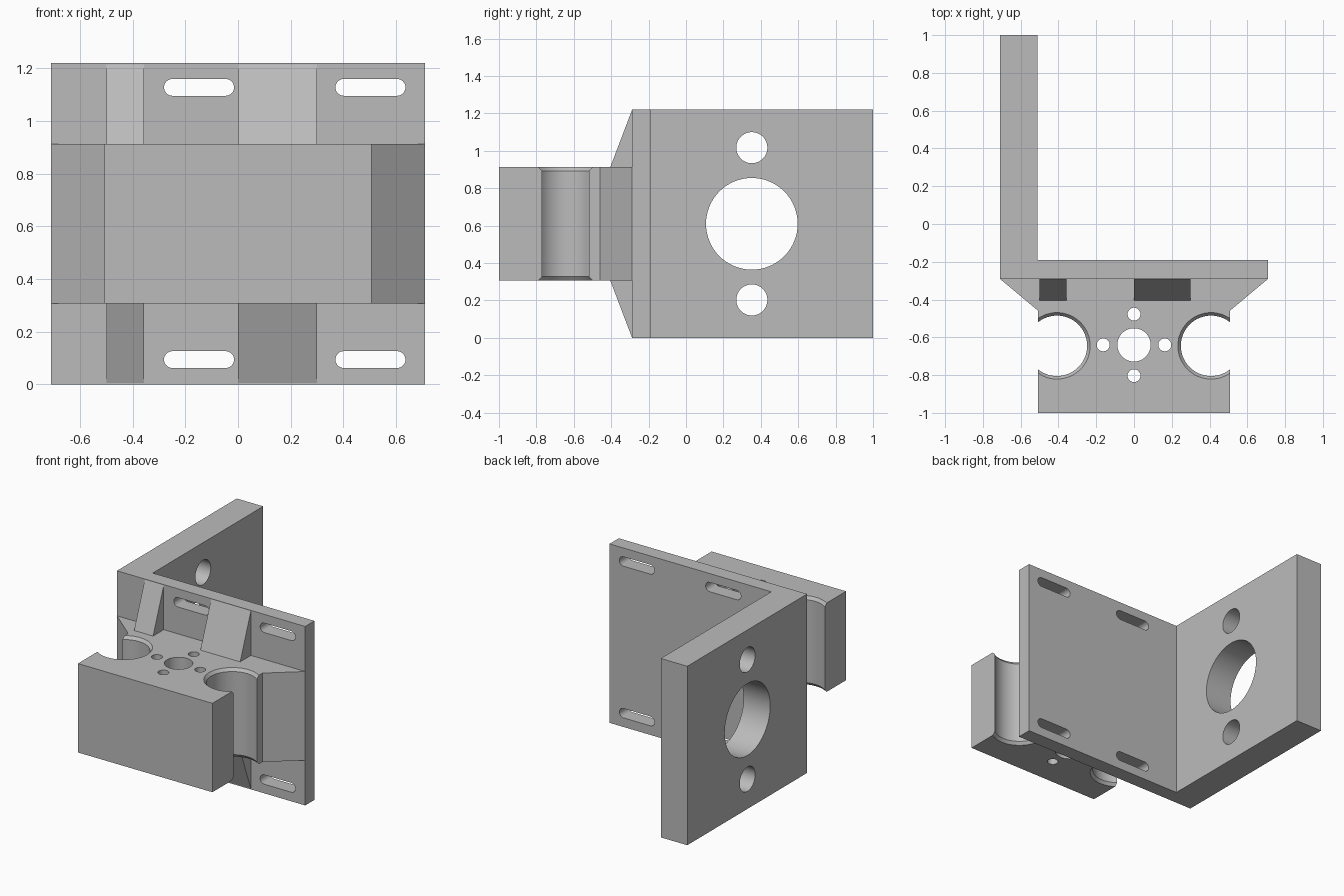
import bpy
import bmesh
from math import cos, sin, pi
from mathutils import Matrix

if "Cube" in bpy.data.objects:
    bpy.data.objects.remove(bpy.data.objects["Cube"])

grey = bpy.data.materials.new("light grey")
grey.use_nodes = True
grey.diffuse_color = (0.5, 0.5, 0.5, 1)
grey.node_tree.nodes["Principled BSDF"].inputs["Base Color"].default_value = (0.5, 0.5, 0.5, 1)

HEIGHT, MID = 1.22, 0.61
BLOCK_LOW, BLOCK_HIGH = 0.307, 0.913
ALONG_X = Matrix.Rotation(pi / 2, 4, "Y")
ALONG_Y = Matrix.Rotation(pi / 2, 4, "X")


def add_object(name, bm):
    bmesh.ops.recalc_face_normals(bm, faces=bm.faces)
    mesh = bpy.data.meshes.new(name)
    bm.to_mesh(mesh)
    bm.free()
    obj = bpy.data.objects.new(name, mesh)
    bpy.context.collection.objects.link(obj)
    mesh.materials.append(grey)
    return obj


def loft(name, rings, matrix=Matrix()):
    """Skin a stack of closed rings of 3D points and cap both ends."""
    bm = bmesh.new()
    loops = [[bm.verts.new(matrix @ Matrix.Translation(p).translation) for p in ring] for ring in rings]
    for low, high in zip(loops, loops[1:]):
        for i in range(len(low)):
            j = (i + 1) % len(low)
            bm.faces.new((low[i], low[j], high[j], high[i]))
    bm.faces.new(loops[0])
    bm.faces.new(loops[-1])
    return add_object(name, bm)


def prism(name, outline, low, high, matrix=Matrix()):
    return loft(name, [[(x, y, z) for x, y in outline] for z in (low, high)], matrix)


def box(name, x, y, z):
    return prism(name, [(x[0], y[0]), (x[1], y[0]), (x[1], y[1]), (x[0], y[1])], *z)


def lathe(name, profile, matrix, sides=64):
    rings = [[(r * cos(2 * pi * i / sides), r * sin(2 * pi * i / sides), z)
              for i in range(sides)] for r, z in profile]
    return loft(name, rings, matrix)


def hole(radius, centre, axis=Matrix()):
    return lathe("hole_cutter", [(radius, -1), (radius, 1)], Matrix.Translation(centre) @ axis)


def slot(x, z, half_length=0.101, radius=0.032):
    """Round-ended slot running along x, cut through along y."""
    outline = []
    for side in (1, -1):
        for i in range(17):
            a = -pi / 2 + pi * i / 16
            outline.append((side * (half_length + radius * cos(a)), side * radius * sin(a)))
    return prism("slot_cutter", outline, -0.5, 0.5, Matrix.Translation((x, -0.24, z)) @ ALONG_Y)


def cut(obj, cutters):
    """Apply all cuts, remove the cutters and smooth only the round walls."""
    for cutter in cutters:
        cutter.hide_render = True
        mod = obj.modifiers.new("cut", "BOOLEAN")
        mod.operation, mod.solver, mod.object = "DIFFERENCE", "EXACT", cutter
    bpy.ops.object.select_all(action="DESELECT")
    obj.select_set(True)
    bpy.context.view_layer.objects.active = obj
    for mod in list(obj.modifiers):
        bpy.ops.object.modifier_apply(modifier=mod.name)
    for cutter in cutters:
        bpy.data.objects.remove(cutter)
    bpy.ops.object.shade_smooth_by_angle(angle=pi / 7)


# Upright mounting plate with four slots
plate = box("mounting_plate", (-0.71, 0.71), (-0.29, -0.19), (0, HEIGHT))
cut(plate, [slot(x, z) for x in (-0.148, 0.503) for z in (0.094, HEIGHT - 0.092)])

# Side wall with a large opening and two small holes
wall = box("side_wall", (-0.71, -0.51), (-0.19, 1), (0, HEIGHT))
cut(wall, [hole(r, (-0.61, 0.352, MID + dz), ALONG_X)
           for r, dz in ((0.245, 0), (0.083, 0.407), (0.083, -0.407))])

# Clamp block, flared where it meets the plate
half = [(0.507, -1), (0.507, -0.46), (0.71, -0.29)]
block = prism("clamp_block", half + [(-x, y) for x, y in reversed(half)], BLOCK_LOW, BLOCK_HIGH)

# Open side bores with chamfered rims
bore, rim, edge = 0.16, 0.176, 0.02
profile = [(rim, BLOCK_LOW - 0.1), (rim, BLOCK_LOW), (bore, BLOCK_LOW + edge),
           (bore, BLOCK_HIGH - edge), (rim, BLOCK_HIGH), (rim, BLOCK_HIGH + 0.1)]
cutters = [lathe("bore_cutter", profile, Matrix.Translation((x, -0.645, 0))) for x in (-0.408, 0.408)]

# Central hole ringed by four screw holes
cutters.append(hole(0.088, (0, -0.64, MID)))
for dx, dy in ((1, 0), (-1, 0), (0, 1), (0, -1)):
    cutters.append(hole(0.034, (dx * 0.163, -0.64 + dy * 0.163, MID)))
cut(block, cutters)

# Sloping ribs bracing the block against the plate, above and below
for side, x0, x1 in (("narrow", -0.5, -0.357), ("wide", 0, 0.3)):
    for level, base, tip in (("upper", BLOCK_HIGH, HEIGHT - 0.005), ("lower", BLOCK_LOW, 0.005)):
        triangle = [(-0.405, base), (-0.29, base), (-0.29, tip)]
        loft(f"{level}_{side}_rib", [[(x, y, z) for y, z in triangle] for x in (x0, x1)])
